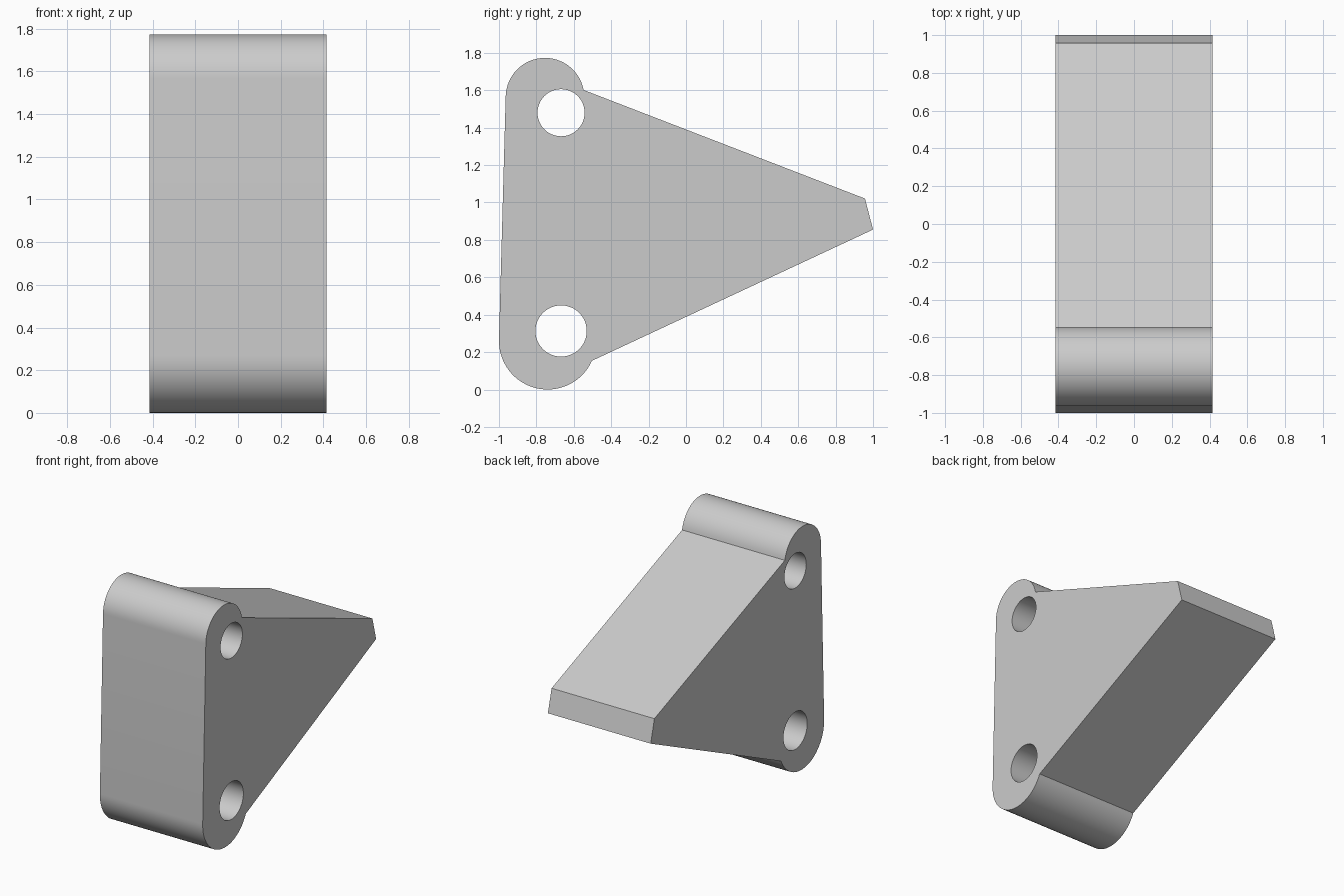
import bpy, bmesh, math
from mathutils import Vector

if "Cube" in bpy.data.objects:
    bpy.data.objects.remove(bpy.data.objects["Cube"])

HALF_WIDTH = 0.415


def arc(cy, cz, r, start, end, n):
    """Points along an arc in the y-z plane, angles in degrees."""
    angles = [math.radians(start + (end - start) * i / n) for i in range(n + 1)]
    return [(cy + r * math.cos(a), cz + r * math.sin(a)) for a in angles]


def add_loop(bm, points):
    verts = [bm.verts.new((-HALF_WIDTH, y, z)) for y, z in points]
    return [bm.edges.new((v, verts[(i + 1) % len(verts)])) for i, v in enumerate(verts)]


# Side profile: upper lobe, lower lobe, blunt tip
outline = arc(-0.754, 1.563, 0.21, 10.6, 178.4, 32)
outline += arc(-0.74, 0.26, 0.26, 178.4, 335.9, 32)
outline += [(1.0, 0.855), (0.957, 1.021)]

# Two round through holes
upper_hole = arc(-0.668, 1.48, 0.126, 0, 360, 48)[:-1]
lower_hole = arc(-0.668, 0.313, 0.137, 0, 360, 48)[:-1]

bm = bmesh.new()
edges = []
for loop in (outline, upper_hole, lower_hole):
    edges += add_loop(bm, loop)
bmesh.ops.triangle_fill(bm, edges=edges, use_beauty=True, use_dissolve=False, normal=(-1, 0, 0))

# Extrude the profile across the full width
result = bmesh.ops.extrude_face_region(bm, geom=bm.faces[:], use_keep_orig=True)
moved = [g for g in result["geom"] if isinstance(g, bmesh.types.BMVert)]
bmesh.ops.translate(bm, verts=moved, vec=Vector((2 * HALF_WIDTH, 0, 0)))
bmesh.ops.recalc_face_normals(bm, faces=bm.faces[:])

mesh = bpy.data.meshes.new("wedge_bracket")
bm.to_mesh(mesh)
bm.free()
bracket = bpy.data.objects.new("wedge_bracket", mesh)
bpy.context.collection.objects.link(bracket)

# Plain grey finish
grey = bpy.data.materials.new("light_grey")
grey.diffuse_color = (0.6, 0.6, 0.6, 1)
grey.use_nodes = True
grey.node_tree.nodes["Principled BSDF"].inputs["Base Color"].default_value = grey.diffuse_color
mesh.materials.append(grey)

bpy.context.view_layer.objects.active = bracket
bracket.select_set(True)
bpy.ops.object.shade_smooth_by_angle(angle=math.radians(30))
